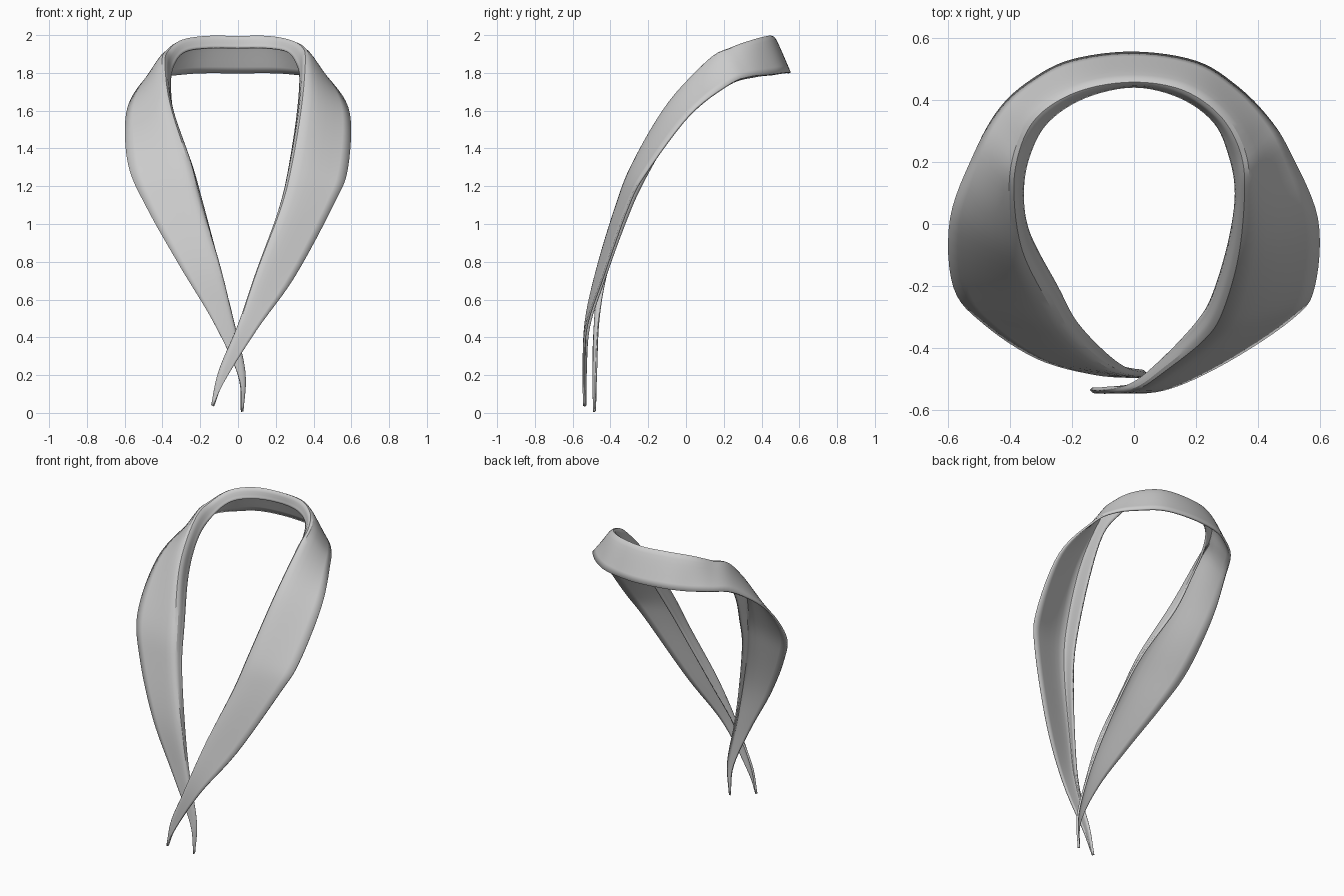
import bpy
import bmesh
from mathutils import Vector

default_cube = bpy.data.objects.get("Cube")
if default_cube:
    bpy.data.objects.remove(default_cube, do_unlink=True)

STEPS_ALONG = 6
STEPS_ACROSS = 6
CLOTH_THICKNESS = 0.012

# Each station: inner edge, fold crest, outer edge
back_centre = [((0, .445, 1.93), (0, .465, 1.985), (0, .55, 1.8))]

left_stations = [
    ((.15, .41, 1.93), (.16, .44, 1.985), (.2, .52, 1.8)),
    ((.26, .33, 1.91), (.28, .36, 1.965), (.33, .44, 1.79)),
    ((.31, .22, 1.85), (.35, .25, 1.93), (.43, .34, 1.78)),
    ((.33, .1, 1.76), (.37, .13, 1.87), (.5, .23, 1.74)),
    ((.31, -.05, 1.53), (.36, -.09, 1.64), (.59, .02, 1.58)),
    ((.26, -.22, 1.23), (.31, -.28, 1.32), (.58, -.2, 1.29)),
    ((.21, -.31, 1.03), (.25, -.37, 1.09), (.51, -.3, 1.11)),
    ((.1, -.43, .7), (.12, -.47, .76), (.3, -.44, .72)),
    ((0, -.51, .45), (.02, -.53, .48), (.1, -.53, .44)),
    ((-.1, -.53, .22), (-.09, -.54, .2), (-.07, -.54, .17)),
    ((-.138, -.53, .04), (-.134, -.535, .038), (-.13, -.54, .035)),
]

right_stations = [
    ((-.16, .41, 1.93), (-.17, .44, 1.985), (-.2, .525, 1.8)),
    ((-.28, .33, 1.91), (-.3, .37, 1.965), (-.33, .46, 1.79)),
    ((-.34, .22, 1.84), (-.37, .27, 1.92), (-.43, .37, 1.78)),
    ((-.36, .1, 1.74), (-.4, .13, 1.86), (-.51, .23, 1.74)),
    ((-.34, -.03, 1.56), (-.38, -.08, 1.64), (-.59, .02, 1.58)),
    ((-.25, -.2, 1.32), (-.29, -.27, 1.33), (-.58, -.2, 1.31)),
    ((-.19, -.31, 1.11), (-.23, -.36, 1.1), (-.48, -.32, 1.08)),
    ((-.1, -.41, .77), (-.12, -.45, .78), (-.31, -.43, .78)),
    ((-.03, -.46, .5), (-.04, -.48, .48), (-.13, -.48, .48)),
    ((.035, -.475, .22), (.025, -.485, .2), (0, -.49, .2)),
    ((.025, -.48, .01), (.022, -.483, .008), (.018, -.486, .006)),
]


def smooth_path(points, steps):
    """Return points on a smooth curve that passes through every given point."""
    points = [Vector(p) for p in points]
    before_first = points[0] * 2 - points[1]
    after_last = points[-1] * 2 - points[-2]
    padded = [before_first] + points + [after_last]
    path = []
    for a, b, c, d in zip(padded, padded[1:], padded[2:], padded[3:]):
        for step in range(steps):
            t = step / steps
            linear = (c - a) * t
            square = (a * 2 - b * 5 + c * 4 - d) * t ** 2
            cubic = (b * 3 - a - c * 3 + d) * t ** 3
            path.append(b + (linear + square + cubic) / 2)
    path.append(points[-1])
    return path


def loft(name, sections, material):
    """Skin a row of open cross-sections into one smooth sheet."""
    bm = bmesh.new()
    rows = [[bm.verts.new(p) for p in section] for section in sections]
    for row, next_row in zip(rows, rows[1:]):
        for i in range(len(row) - 1):
            face = bm.faces.new((row[i], row[i + 1], next_row[i + 1], next_row[i]))
            face.smooth = True
    bmesh.ops.recalc_face_normals(bm, faces=bm.faces[:])
    mesh = bpy.data.meshes.new(name)
    bm.to_mesh(mesh)
    bm.free()
    mesh.materials.append(material)
    sheet = bpy.data.objects.new(name, mesh)
    bpy.context.collection.objects.link(sheet)
    return sheet


def flat_colour(name, colour):
    material = bpy.data.materials.new(name)
    material.use_nodes = True
    material.diffuse_color = colour
    material.node_tree.nodes["Principled BSDF"].inputs["Base Color"].default_value = colour
    return material


# Collar: one continuous cloth band from the right tip, round the neck, to the left tip
cloth = flat_colour("light grey cloth", (.6, .6, .6, 1))
stations = right_stations[::-1] + back_centre + left_stations
edges = [smooth_path(guide, STEPS_ALONG) for guide in zip(*stations)]
sections = [smooth_path(section, STEPS_ACROSS) for section in zip(*edges)]
collar = loft("collar_band", sections, cloth)

# Cloth thickness
thickness = collar.modifiers.new("cloth thickness", 'SOLIDIFY')
thickness.thickness = CLOTH_THICKNESS
thickness.offset = 0

bpy.context.view_layer.objects.active = collar
collar.select_set(True)
bpy.ops.object.shade_smooth_by_angle()
